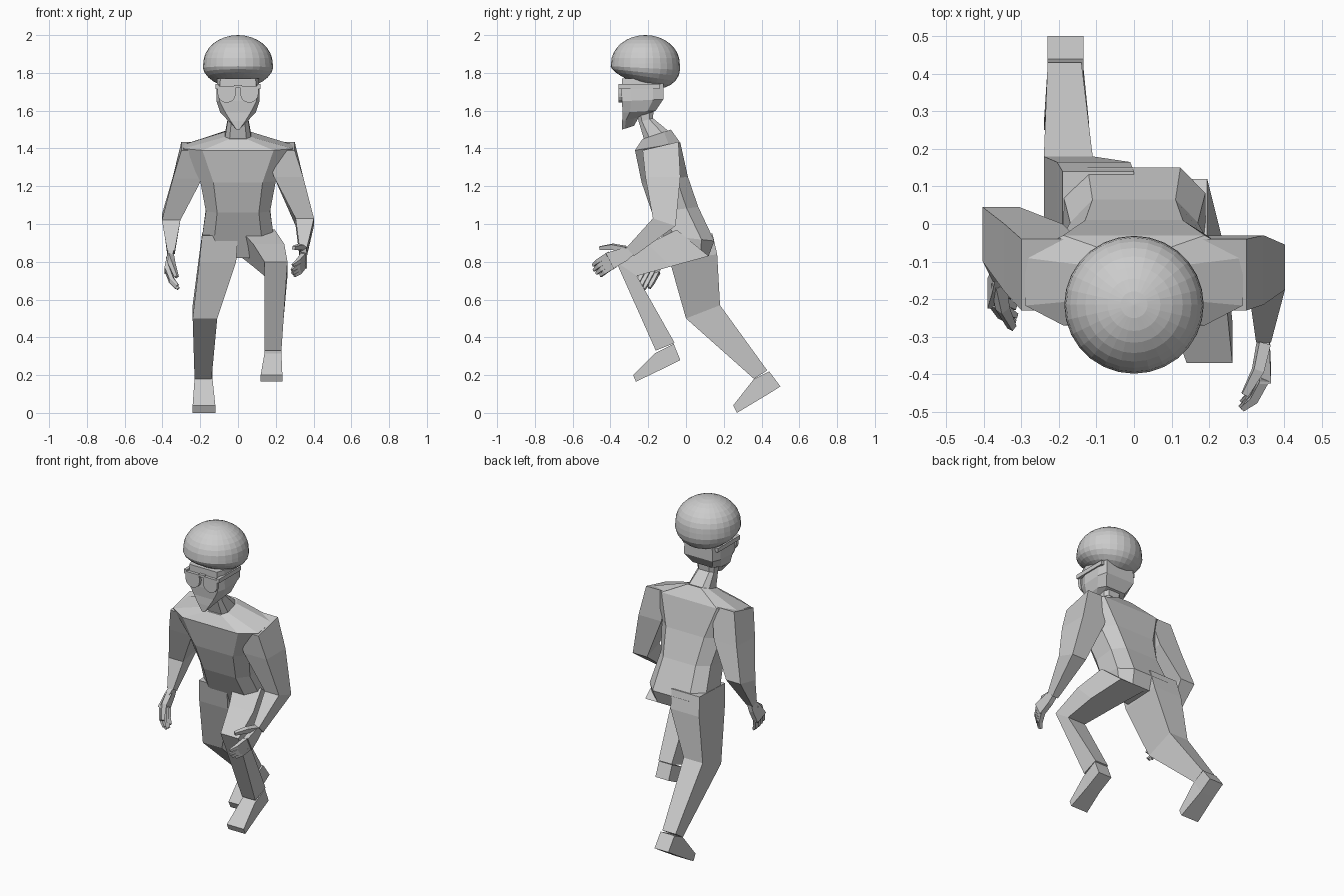
import bpy, bmesh, math
from mathutils import Vector as V

if "Cube" in bpy.data.objects:
    bpy.data.objects.remove(bpy.data.objects["Cube"])


def skin(bm, rings):
    """Bridge equal-sized rings of points and cap both ends."""
    vs = [[bm.verts.new(p) for p in r] for r in rings]
    n = len(vs[0])
    for a, b in zip(vs, vs[1:]):
        for i in range(n):
            j = (i + 1) % n
            bm.faces.new((a[i], a[j], b[j], b[i]))
    bm.faces.new(vs[0])
    bm.faces.new(vs[-1])


def finish(name, bm):
    bmesh.ops.recalc_face_normals(bm, faces=bm.faces)
    me = bpy.data.meshes.new(name)
    bm.to_mesh(me)
    bm.free()
    ob = bpy.data.objects.new(name, me)
    bpy.context.collection.objects.link(ob)
    return ob


def loft(name, rings):
    bm = bmesh.new()
    skin(bm, rings)
    return finish(name, bm)


def quad(x0, x1, yf, zf, yb, zb):
    """Four-cornered limb section: x range, front edge, back edge."""
    return [(x0, yf, zf), (x1, yf, zf), (x1, yb, zb), (x0, yb, zb)]


def octa(w, yf, zf, yb, zb, c=0.65):
    """Eight-sided symmetric section with chamfered corners."""
    f, b = V((0, yf, zf)), V((0, yb, zb))
    spec = [(-c, 0), (c, 0), (1, .22), (1, .75), (c, 1), (-c, 1), (-1, .75), (-1, .22)]
    return [f.lerp(b, t) + V((s * w, 0, 0)) for s, t in spec]


def limb(name, *sections):
    return loft(name, [quad(*s) for s in sections])


# torso, neck and head
loft("torso", [octa(*s) for s in (
    (.07, -.23, 1.45, -.08, 1.50),
    (.29, -.27, 1.39, -.03, 1.43),
    (.20, -.235, 1.22, .01, 1.25),
    (.17, -.18, 1.06, .065, 1.09),
    (.19, -.12, .94, .15, .91),
    (.17, -.06, .82, .12, .83))])
loft("neck", [octa(*s) for s in (
    (.06, -.27, 1.63, -.17, 1.62),
    (.055, -.25, 1.54, -.175, 1.56),
    (.07, -.22, 1.44, -.09, 1.49))])
loft("head", [octa(*s) for s in (
    (.11, -.34, 1.77, -.12, 1.77, .85),
    (.115, -.34, 1.65, -.12, 1.66, .85),
    (.095, -.335, 1.59, -.16, 1.60, .7),
    (.055, -.338, 1.545, -.25, 1.565, .7),
    (.012, -.338, 1.50, -.275, 1.52, .7))])

# rounded hair mass, flattened beneath and lower at the back
bm = bmesh.new()
bmesh.ops.create_uvsphere(bm, u_segments=28, v_segments=16, radius=1)
for v in bm.verts:
    x, y, z = v.co
    if z < 0:
        h = .125 + .05 * y
        flare = 1 + .05 * math.sin(-z * math.pi)
        z = 1.85 + z * h
    else:
        flare = 1
        z = 1.85 + .15 * z
    v.co = (x * .184 * flare, -.215 + y * .182 * flare, z)
finish("hair", bm)

# glasses: half-round lenses, bridge and temples
bm = bmesh.new()
for s in (-1, 1):
    arc = [(-.045, .04), (.048, .04)] + [
        (.048 * math.cos(a), .048 * math.sin(a))
        for a in (-math.pi * k / 8 for k in range(9))]
    skin(bm, [[(s * (.06 + x), y, 1.69 + z) for x, z in arc] for y in (-.358, -.338)])
    skin(bm, [quad(s * .10, s * .12, y, 1.74, y, 1.715) for y in (-.357, -.14)])
skin(bm, [quad(-.02, .02, y, 1.735, y, 1.72) for y in (-.357, -.335)])
finish("glasses", bm)

# arms
limb("left_arm",
     (.15, .30, -.23, 1.39, -.04, 1.435),
     (.19, .345, -.215, 1.25, -.03, 1.25),
     (.305, .402, -.175, 1.03, -.055, .99),
     (.325, .365, -.315, .875, -.275, .83))
limb("right_arm",
     (-.30, -.15, -.23, 1.39, -.04, 1.435),
     (-.345, -.19, -.18, 1.24, 0, 1.25),
     (-.403, -.305, -.10, 1.02, .045, 1.05),
     (-.375, -.335, -.155, .86, -.115, .84))


def rod(bm, pts, radii):
    """Square-sectioned rod along a short path."""
    rings = []
    for i, p in enumerate(pts):
        d = (pts[min(i + 1, len(pts) - 1)] - pts[max(i - 1, 0)]).normalized()
        u = d.cross(V((.3, .2, 1))).normalized() * radii[i]
        w = d.cross(u)
        rings.append([p + u + w, p - u + w, p - u - w, p + u - w])
    skin(bm, rings)


def hand(name, wrist, knuckle, tip, spread, thumb):
    wrist, knuckle, tip, spread = V(wrist), V(knuckle), V(tip), V(spread)
    n = (knuckle - wrist).cross(spread).normalized() * .015
    bm = bmesh.new()
    rings = []
    for t, w in ((0, .022), (.35, .036), (1, .046)):
        c, s = wrist.lerp(knuckle, t), spread * w
        rings.append([c - s - n, c + s - n, c + s + n, c - s + n])
    skin(bm, rings)
    bend = knuckle.lerp(tip, .5) + (knuckle - wrist).normalized() * .012
    for k, size in enumerate((.92, 1, .95, .8)):
        o = spread * (k - 1.5) * .023
        a = knuckle + o
        rod(bm, [a - (knuckle - wrist) * .1, a + (bend - knuckle) * size,
                 a + (tip - knuckle) * size], [.012, .011, .007])
    rod(bm, [V(p) for p in thumb], [.016, .014, .009])
    finish(name, bm)


hand("left_hand", (.345, -.29, .855), (.35, -.405, .805), (.285, -.482, .745),
     (0, .45, -.89), ((.345, -.32, .865), (.33, -.39, .88), (.295, -.455, .873)))
hand("right_hand", (-.355, -.13, .855), (-.375, -.185, .75), (-.315, -.235, .655),
     (0, .89, -.35), ((-.36, -.16, .83), (-.35, -.225, .79), (-.325, -.275, .72)))

# trailing leg, bent behind the body
limb("right_leg",
     (-.19, 0, -.11, .94, .14, .95),
     (-.205, -.01, -.085, .80, .165, .84),
     (-.24, -.11, 0, .50, .18, .57),
     (-.23, -.14, .36, .18, .43, .225))
limb("right_foot",
     (-.23, -.135, .44, .22, .50, .14),
     (-.23, -.135, .36, .18, .42, .09),
     (-.24, -.12, .25, .04, .27, 0))

# leading leg, knee raised forward
limb("left_leg",
     (.01, .195, -.05, .97, .12, .83),
     (.08, .245, -.20, .895, -.08, .775),
     (.14, .262, -.37, .80, -.26, .725),
     (.14, .23, -.16, .33, -.06, .37))
limb("left_foot",
     (.14, .23, -.065, .365, -.03, .28),
     (.14, .23, -.165, .315, -.13, .23),
     (.12, .235, -.28, .20, -.265, .165))
